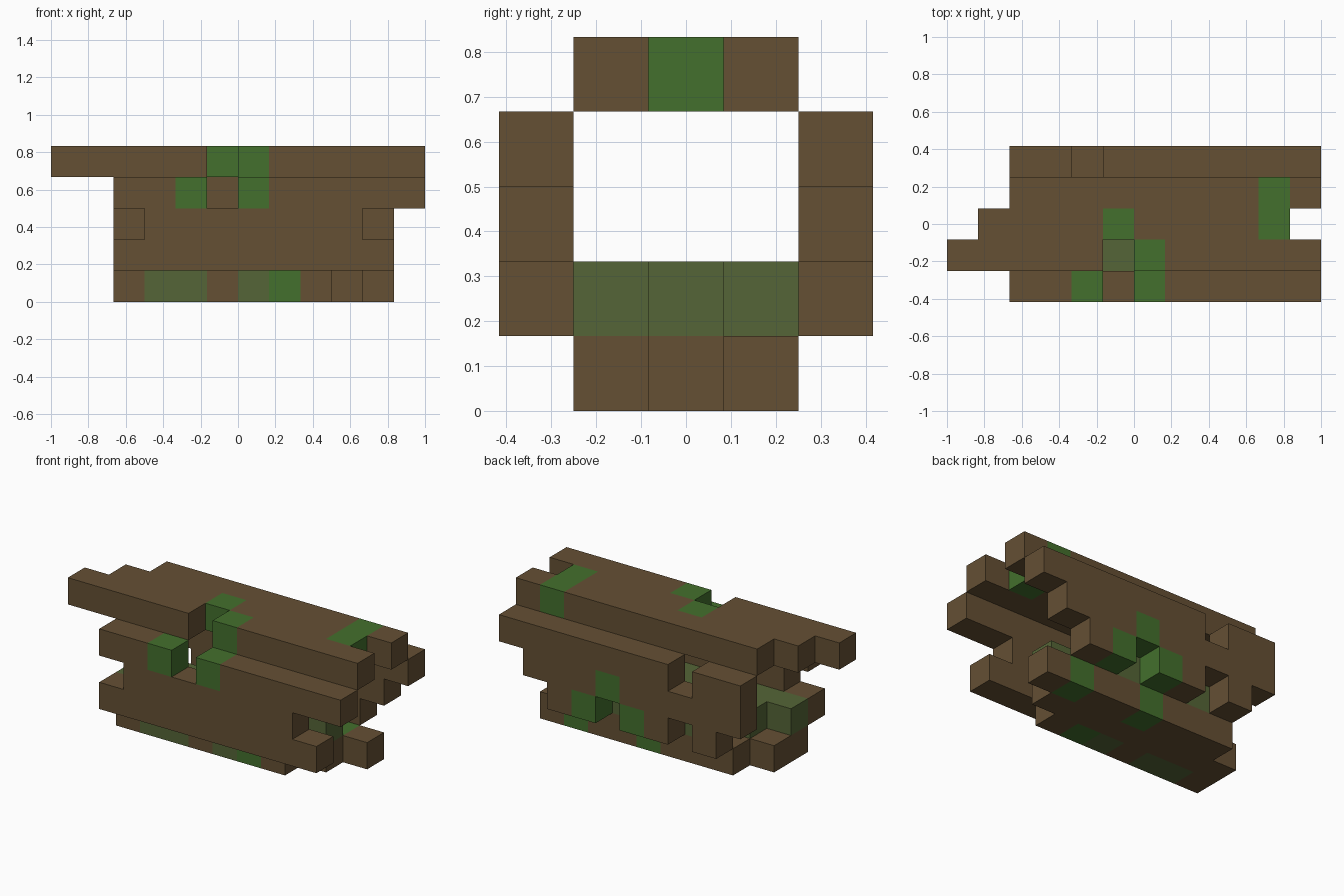
import bpy
import bmesh
from mathutils import Vector

if "Cube" in bpy.data.objects:
    bpy.data.objects.remove(bpy.data.objects["Cube"])

S = 1 / 6  # edge length of one block


def material(name, rgb):
    m = bpy.data.materials.new(name)
    m.diffuse_color = (*rgb, 1)
    m.use_nodes = True
    m.node_tree.nodes["Principled BSDF"].inputs["Base Color"].default_value = m.diffuse_color
    return m


MATS = [material("bark brown", (0.130, 0.080, 0.034)),
        material("leaf green", (0.057, 0.162, 0.026)),
        material("dull moss", (0.091, 0.130, 0.038))]
BARK, GREEN, MOSS = range(3)

# Each plank of the hollow log: name, y cell, z cell, x start, x end,
# base colour, missing cells, green cells, moss cells
PLANKS = [
    ("bottom_front_plank", 1, 0, 2, 9, BARK, (), (7,), (3, 4, 6)),
    ("bottom_middle_plank", 2, 0, 2, 10, BARK, (), (), ()),
    ("bottom_back_plank", 3, 0, 3, 11, BARK, (), (6, 9), ()),
    ("top_front_plank", 1, 4, 0, 12, BARK, (5,), (6,), ()),
    ("top_middle_plank", 2, 4, 1, 11, BARK, (), (5, 10), ()),
    ("top_back_plank", 3, 4, 2, 12, BARK, (), (10,), ()),
    ("front_lower_plank", 0, 1, 2, 11, BARK, (), (), ()),
    ("front_middle_plank", 0, 2, 3, 10, BARK, (), (), ()),
    ("front_upper_plank", 0, 3, 2, 12, BARK, (5,), (4, 6), ()),
    ("back_lower_plank", 4, 1, 3, 10, BARK, (4, 7), (6, 8), ()),
    ("back_middle_plank", 4, 2, 2, 11, BARK, (), (7,), ()),
    ("back_upper_plank", 4, 3, 2, 12, BARK, (4,), (), ()),
    ("moss_floor_front", 1, 1, 2, 9, MOSS, (), (), ()),
    ("moss_floor_middle", 2, 1, 3, 10, MOSS, (), (), ()),
    ("moss_floor_back", 3, 1, 4, 9, MOSS, (), (), ()),
]

# Occupied cells of the whole log, used to skip hidden faces
filled = {(i, y, z) for _, y, z, a, b, _, gaps, _, _ in PLANKS
          for i in range(a, b) if i not in gaps}


def add_cell(bm, cell, colour):
    """Add the exposed faces of one block."""
    centre = (Vector(cell) + Vector((0.5, 0.5, 0.5)) - Vector((6, 2.5, 0))) * S
    for axis in range(3):
        for sign in (-1, 1):
            n = Vector((0, 0, 0))
            n[axis] = sign
            if tuple(int(c + d) for c, d in zip(cell, n)) in filled:
                continue
            u = Vector((0, 0, 0))
            u[(axis + 1) % 3] = 1
            v = n.cross(u)
            corners = [n + u * p + v * q for p, q in ((-1, -1), (1, -1), (1, 1), (-1, 1))]
            face = bm.faces.new([bm.verts.new(centre + c * S / 2) for c in corners])
            face.material_index = colour


# Planks
for name, y, z, a, b, base, gaps, greens, mosses in PLANKS:
    bm = bmesh.new()
    for i in range(a, b):
        if i in gaps:
            continue
        colour = GREEN if i in greens else MOSS if i in mosses else base
        add_cell(bm, (i, y, z), colour)
    bmesh.ops.remove_doubles(bm, verts=bm.verts, dist=1e-4)
    mesh = bpy.data.meshes.new(name)
    bm.to_mesh(mesh)
    bm.free()
    for m in MATS:
        mesh.materials.append(m)
    bpy.context.collection.objects.link(bpy.data.objects.new(name, mesh))
